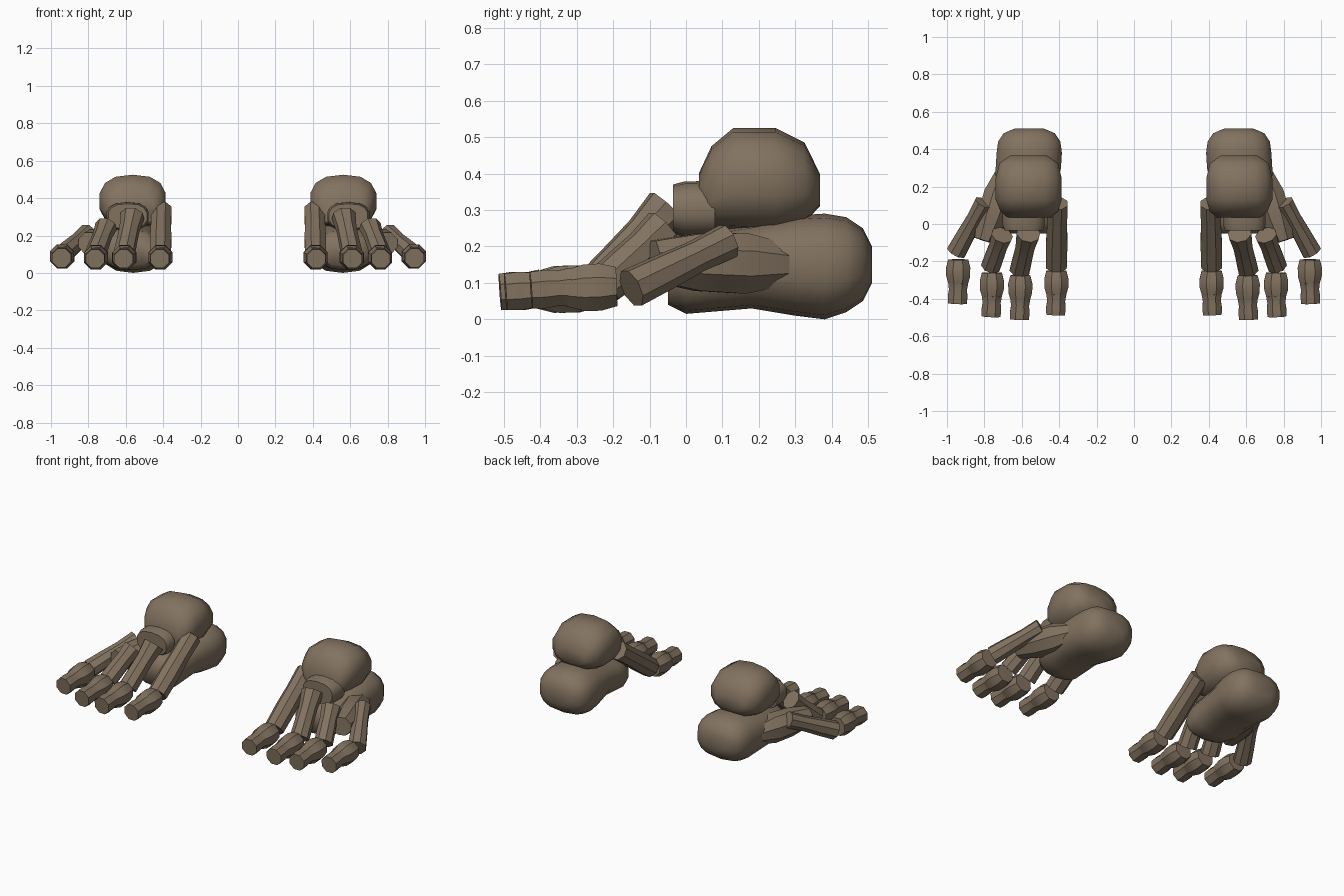
import bpy, bmesh, math
from mathutils import Vector

cube = bpy.data.objects.get("Cube")
if cube:
    bpy.data.objects.remove(cube)

bone_mat = bpy.data.materials.new("brown bone")
bone_mat.use_nodes = True
colour = (0.225, 0.17, 0.117, 1)
bone_mat.diffuse_color = colour
bone_mat.node_tree.nodes["Principled BSDF"].inputs["Base Color"].default_value = colour


def loft(name, rings, axis, sides, power, angle, mirror):
    """Skin rounded rings (centre, half width, half height) set across an axis."""
    axis = Vector(axis).normalized()
    side = axis.cross(Vector((0, 0, 1))).normalized()
    up = side.cross(axis)
    bm = bmesh.new()
    loops = []
    for centre, rx, rz in rings:
        loop = []
        for i in range(sides):
            a = math.tau * (i + 0.5) / sides
            c, s = math.cos(a), math.sin(a)
            p = Vector(centre)
            p += side * math.copysign(abs(c) ** (2 / power), c) * rx
            p += up * math.copysign(abs(s) ** (2 / power), s) * rz
            p.x *= mirror
            loop.append(bm.verts.new(p))
        loops.append(loop)
    for a, b in zip(loops, loops[1:]):
        for i in range(sides):
            j = (i + 1) % sides
            bm.faces.new((a[i], a[j], b[j], b[i]))
    bm.faces.new(loops[0])
    bm.faces.new(loops[-1])
    bmesh.ops.recalc_face_normals(bm, faces=bm.faces)
    mesh = bpy.data.meshes.new(name)
    bm.to_mesh(mesh)
    bm.free()
    mesh.materials.append(bone_mat)
    obj = bpy.data.objects.new(name, mesh)
    bpy.context.collection.objects.link(obj)
    bpy.ops.object.select_all(action="DESELECT")
    obj.select_set(True)
    bpy.context.view_layer.objects.active = obj
    bpy.ops.object.shade_smooth_by_angle(angle=math.radians(angle))


def block(name, sections, mirror):
    """Large rounded bone from sections: y, bottom, top, centre x, half width."""
    rings = [((x, y, (lo + hi) / 2), w, (hi - lo) / 2) for y, lo, hi, x, w in sections]
    loft(name, rings, (0, -1, 0), 14, 2.5, 65, mirror)


def bone(name, start, end, radii, mirror):
    """Faceted eight-sided bone with evenly spaced radii from start to end."""
    a, b = Vector(start), Vector(end)
    n = len(radii) - 1
    rings = [(a.lerp(b, i / n), r, r) for i, r in enumerate(radii)]
    loft(name, rings, b - a, 8, 2, 35, mirror)


HEEL = [(.51, .10, .20, .56, .08), (.485, .05, .25, .56, .14),
        (.44, .02, .28, .56, .17), (.38, 0, .29, .56, .178),
        (.30, .01, .285, .565, .178), (.18, .03, .26, .58, .17),
        (.06, .02, .24, .58, .165), (0, .015, .23, .57, .15),
        (-.05, .04, .20, .56, .12)]
ANKLE = [(.367, .31, .40, .563, .10), (.325, .265, .485, .563, .16),
         (.245, .24, .525, .563, .18), (.13, .245, .525, .563, .18),
         (.07, .25, .475, .56, .158), (.035, .255, .40, .56, .12)]
NECK = [(.08, .225, .38, .59, .115), (-.005, .225, .378, .59, .115),
        (-.035, .235, .37, .59, .105)]

# name, long bone start, long bone end, radii, x of toe, toe back y, toe height
TOES = [
    ("inner", (.41, .11, .335), (.415, -.225, .095), (.06, .058, .062, .06), .415, -.25, .085),
    ("second", (.565, -.05, .305), (.61, -.245, .095), (.066, .055, .056, .058), .608, -.275, .085),
    ("third", (.705, -.06, .25), (.765, -.225, .095), (.06, .052, .055, .056), .76, -.26, .085),
    ("outer", (.805, .115, .215), (.95, -.15, .085), (.05, .046, .052, .056), .94, -.19, .09),
]

for label, m in (("left", 1), ("right", -1)):
    # Hind foot
    block(label + "_heel", HEEL, m)
    block(label + "_ankle", ANKLE, m)
    block(label + "_ankle_neck", NECK, m)
    bone(label + "_outer_foot_bone", (.68, .28, .15), (.80, -.09, .16), (.06, .09, .085, .06), m)
    # Long bones and toes
    for toe, start, end, radii, x, y, z in TOES:
        bone(f"{label}_{toe}_long_bone", start, end, radii, m)
        bone(f"{label}_{toe}_knuckle", (x, y, z), (x, y - .135, z - .005),
             (.058, .07, .069, .055), m)
        bone(f"{label}_{toe}_toe_tip", (x, y - .125, z - .002), (x + .004, y - .235, z - .01),
             (.058, .052, .057, .054), m)
